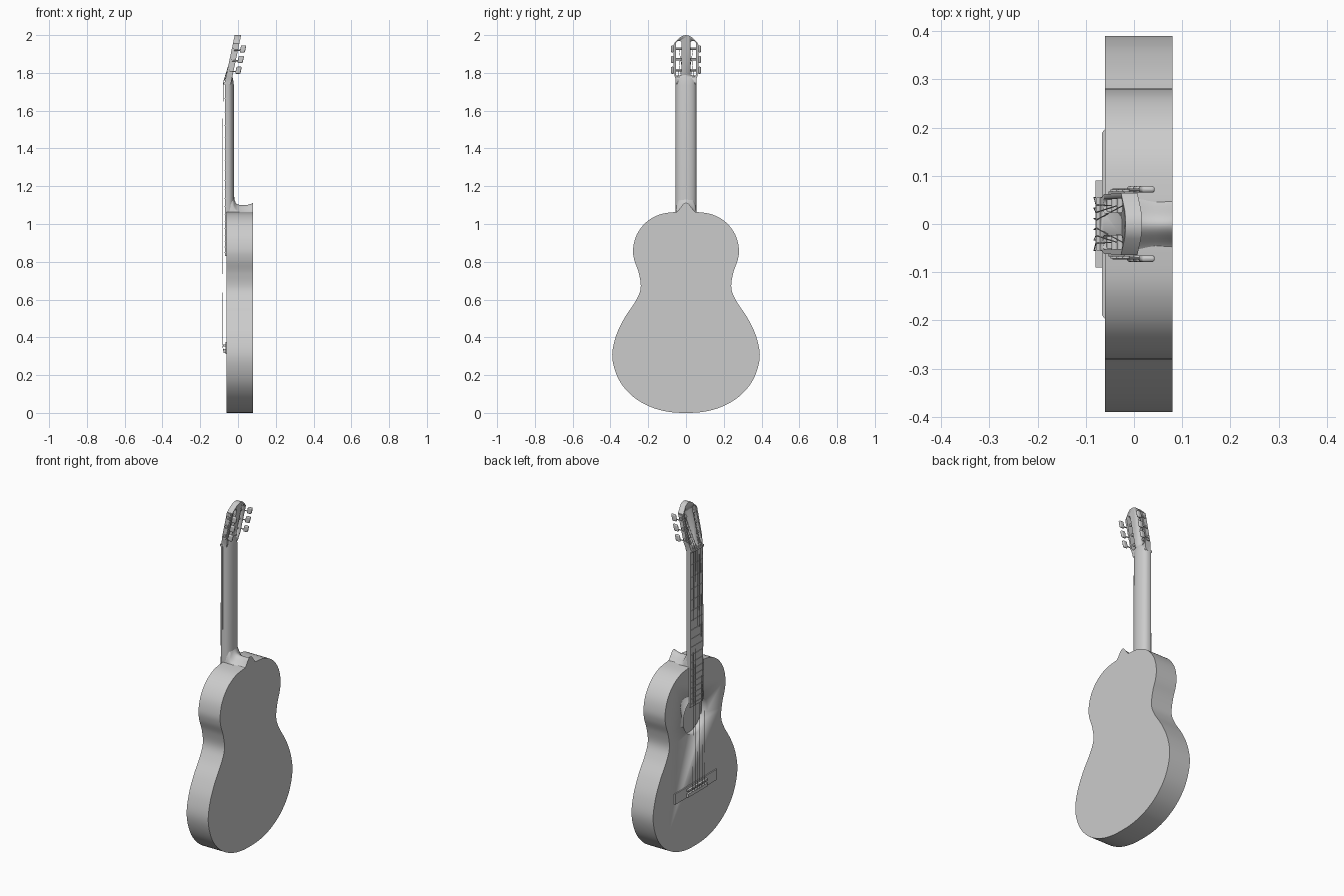
import bpy, bmesh, math
from mathutils import Vector

if "Cube" in bpy.data.objects:
    bpy.data.objects.remove(bpy.data.objects["Cube"])

NUT_Z, SADDLE_Z = 1.742, 0.36
HEAD_X, LEAN = -0.072, 0.212      # headstock front face and backward lean


def make(name, verts, faces, angle=35):
    me = bpy.data.meshes.new(name)
    me.from_pydata(verts, [], faces)
    bm = bmesh.new()
    bm.from_mesh(me)
    bmesh.ops.recalc_face_normals(bm, faces=bm.faces)
    bm.to_mesh(me)
    bm.free()
    ob = bpy.data.objects.new(name, me)
    bpy.context.collection.objects.link(ob)
    bpy.ops.object.select_all(action='DESELECT')
    ob.select_set(True)
    bpy.context.view_layer.objects.active = ob
    bpy.ops.object.shade_smooth_by_angle(angle=math.radians(angle))
    return ob


def loft(name, rings, angle=35):
    n = len(rings[0])
    verts = [p for r in rings for p in r]
    faces = [(k * n + i, k * n + (i + 1) % n, (k + 1) * n + (i + 1) % n, (k + 1) * n + i)
             for k in range(len(rings) - 1) for i in range(n)]
    faces += [tuple(range(n)), tuple(range(len(verts) - n, len(verts)))]
    return make(name, verts, faces, angle)


def prism(name, outline, x0, x1):
    return loft(name, [[(x, y, z) for y, z in outline] for x in (x0, x1)])


def box(name, x0, x1, y0, y1, z0, z1):
    return prism(name, [(y0, z0), (y1, z0), (y1, z1), (y0, z1)], x0, x1)


def tube(name, points, r, sides=12):
    rings = []
    for i, p in enumerate(points):
        d = Vector(points[min(i + 1, len(points) - 1)]) - Vector(points[max(i - 1, 0)])
        q = d.to_track_quat('Z', 'Y')
        rings.append([tuple(Vector(p) + q @ Vector((r * math.cos(a), r * math.sin(a), 0)))
                      for a in (2 * math.pi * k / sides for k in range(sides))])
    return loft(name, rings)


def spline(pts, steps=6):
    # Catmull-Rom through a closed loop
    out, n = [], len(pts)
    for i in range(n):
        a, b, c, d = (Vector(pts[(i + k) % n]) for k in (-1, 0, 1, 2))
        for s in range(steps):
            t = s / steps
            out.append(tuple(0.5 * (2 * b + (c - a) * t + (2 * a - 5 * b + 4 * c - d) * t * t
                                    + (3 * b - a - 3 * c + d) * t ** 3)))
    return out


def cut(ob, cutter):
    m = ob.modifiers.new("cut", 'BOOLEAN')
    m.operation, m.solver, m.object = 'DIFFERENCE', 'EXACT', cutter
    cutter.hide_render = True
    bpy.context.view_layer.objects.active = ob
    bpy.ops.object.modifier_apply(modifier=m.name)
    bpy.data.objects.remove(cutter)


def lean_x(z):
    return HEAD_X + LEAN * (z - NUT_Z)


def lean(ob):
    # shear a part built at x = 0 onto the tilted headstock
    for v in ob.data.vertices:
        v.co.x += lean_x(v.co.z)
    ob.data.update()
    return ob


def circle(cy, cz, r, n=48):
    return [(cy + r * math.cos(2 * math.pi * i / n), cz + r * math.sin(2 * math.pi * i / n))
            for i in range(n)]


# Body with sound hole
half = [(0.1, 0.007), (0.195, 0.035), (0.285, 0.09), (0.355, 0.175), (0.39, 0.29), (0.373, 0.40),
        (0.327, 0.50), (0.268, 0.59), (0.24, 0.66), (0.25, 0.74), (0.274, 0.81), (0.28, 0.87),
        (0.26, 0.945), (0.21, 1.01), (0.14, 1.05), (0.06, 1.063)]
loop = [(0, 0.0)] + half + [(0, 1.064)] + [(-y, z) for y, z in reversed(half)]
body = prism("body", spline(loop), -0.06, 0.08)
cut(body, prism("hole_cutter", circle(0, 0.765, 0.11), -0.1, -0.022))

# Neck with a rounded back
def neck_ring(z, front, back, w):
    return [(front + (back - front) * math.sin(a) ** 0.8 if 0 < i < 16 else front, w * math.cos(a), z)
            for i, a in enumerate(math.pi * k / 16 for k in range(17))]

loft("neck", [neck_ring(1.05, -0.062, -0.018, 0.056), neck_ring(1.15, -0.062, -0.02, 0.056),
              neck_ring(1.735, -0.062, -0.022, 0.055), neck_ring(1.765, -0.060, -0.026, 0.055),
              neck_ring(1.785, -0.056, -0.030, 0.054)], 50)

# Heel flaring from the neck to a narrow peak at the back
rings = []
for x, top, w, k in [(-0.055, 1.16, 0.055, 0), (-0.03, 1.155, 0.055, 0), (-0.02, 1.13, 0.056, 0.2),
                     (-0.01, 1.108, 0.058, 0.5), (0.01, 1.10, 0.06, 0.8), (0.045, 1.10, 0.06, 1),
                     (0.07, 1.107, 0.06, 1), (0.08, 1.113, 0.06, 1)]:
    ring = []
    for i in range(21):
        u = i / 10 - 1
        f = (1 - k) * math.sqrt(1 - u * u) + k * (1 + math.cos(math.pi * u)) / 2
        ring.append((x, u * w, 1.058 + (top - 1.058) * f))
    rings.append(ring)
loft("heel", rings, 50)

# Fretboard, frets and nut
box("fretboard", -0.07, -0.06, -0.056, 0.056, 0.83, NUT_Z)
for n in range(1, 19):
    z = SADDLE_Z + (NUT_Z - SADDLE_Z) * 2 ** (-n / 12)
    box(f"fret_{n}", -0.0725, -0.069, -0.055, 0.055, z - 0.002, z + 0.002)
box("nut", -0.078, -0.06, -0.055, 0.055, NUT_Z - 0.004, NUT_Z + 0.008)

# Bridge: chamfered wings, raised tie block and saddle
loft("bridge_wings", [[(x, s * y, z) for s, z in ((-1, 0.313), (1, 0.313), (1, 0.375), (-1, 0.375))]
                      for x, y in ((-0.06, 0.197), (-0.066, 0.19))])
box("bridge_tie_block", -0.078, -0.06, -0.09, 0.09, 0.318, 0.338)
box("bridge_saddle", -0.08, -0.06, -0.09, 0.09, 0.352, 0.362)

# Slotted headstock
side = [(0.054, NUT_Z), (0.055, 1.765), (0.062, 1.79), (0.064, 1.955), (0.03, 1.99), (0.014, 1.998)]
head = prism("headstock", side + [(0, 2.0)] + [(-y, z) for y, z in reversed(side)], 0, 0.034)
for s in (-1, 1):
    ends = [(s * 0.038 + 0.015 * math.cos(a), (1.955 if a < math.pi else 1.793) + 0.015 * math.sin(a))
            for a in [math.pi * k / 8 for k in range(9)]]
    ends += [(2 * s * 0.038 - y, 1.955 + 1.793 - z) for y, z in ends]
    cut(head, prism("slot_cutter", ends, -0.05, 0.1))
lean(head)

# Tuning machines: side plate, rollers, gears, shafts and knobs
ROWS = (1.815, 1.872, 1.928)
for s, label in ((-1, "right"), (1, "left")):
    lean(box(f"tuner_plate_{label}", 0.008, 0.028, min(s * 0.06, s * 0.067), max(s * 0.06, s * 0.067),
             1.795, 1.95))
    for i, z in enumerate(ROWS):
        tag = f"{label}_{i + 1}"
        lean(tube(f"tuner_roller_{tag}", [(0.016, s * 0.018, z), (0.016, s * 0.062, z)], 0.0065))
        lean(tube(f"tuner_gear_{tag}", [(0.016, s * 0.066, z), (0.016, s * 0.072, z)], 0.008))
        lean(tube(f"tuner_shaft_{tag}", [(0.014, s * 0.071, z - 0.008), (0.05, s * 0.071, z - 0.008)],
                  0.003, 8))
        knob = lean(box(f"tuner_knob_{tag}", 0.045, 0.073, s * 0.072 - 0.007, s * 0.072 + 0.007,
                        z - 0.02, z + 0.018))
        bev = knob.modifiers.new("round", 'BEVEL')
        bev.width, bev.segments = 0.006, 3

# Strings from the tie block over the saddle and nut to the rollers
for i in range(6):
    t = i - 2.5
    s = 1 if t > 0 else -1
    row = ROWS[int(3 - abs(t) - 0.5)] if abs(t) < 1 else ROWS[0 if abs(t) > 2 else 1]
    tube(f"string_{i + 1}", [(-0.076, t * 0.022, 0.325), (-0.083, t * 0.022, SADDLE_Z),
                             (-0.079, t * 0.016, NUT_Z + 0.004),
                             (lean_x(row) + 0.009, s * 0.038, row)], 0.0012, 6)
